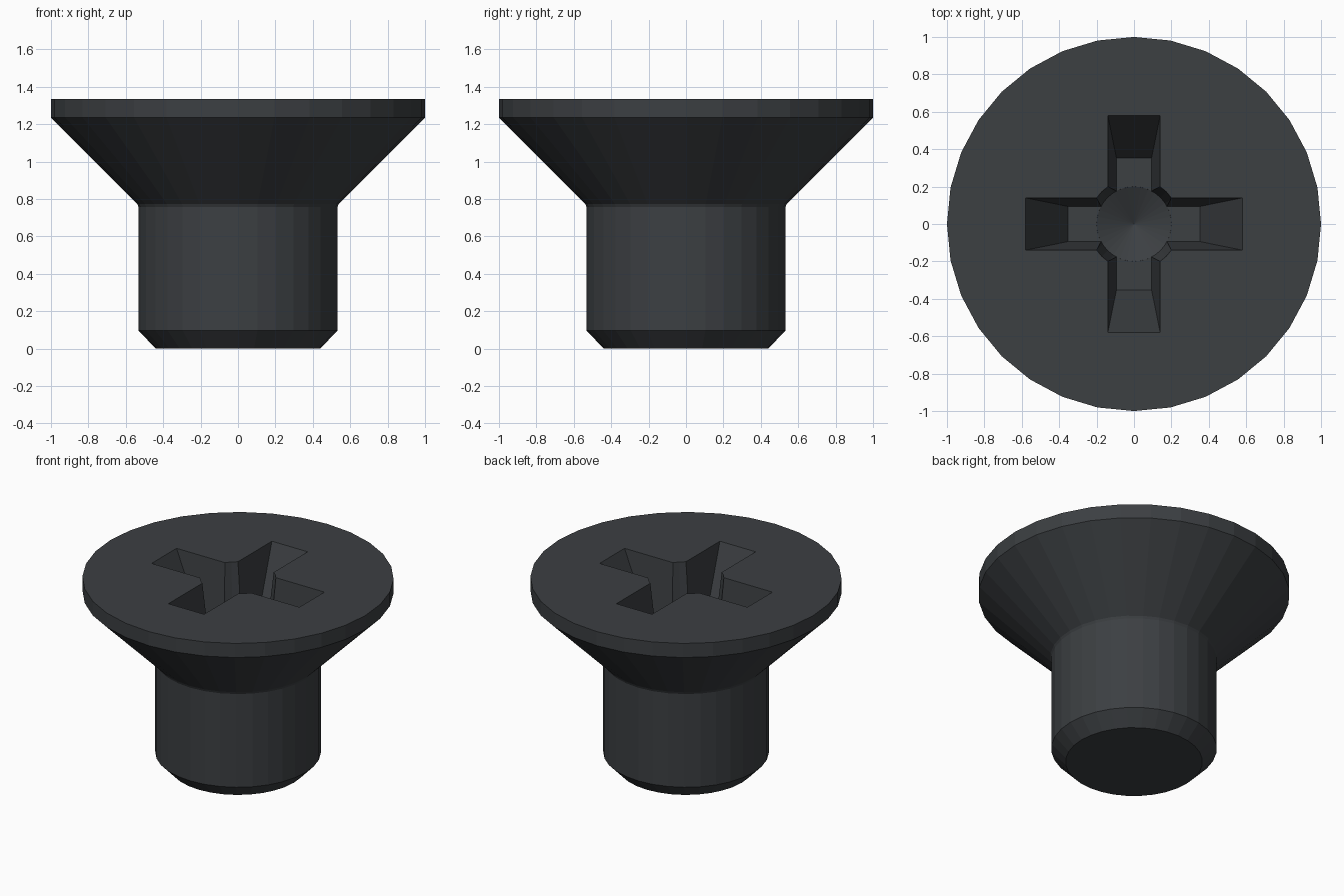
import bpy, bmesh, math

if "Cube" in bpy.data.objects:
    bpy.data.objects.remove(bpy.data.objects["Cube"])

SIDES = 32
TOP = 1.335      # height of the flat head face
DEPTH = 0.47     # depth of the driver slots
LIFT = 0.05      # how far cutters poke out above the head


def make_object(name, bm):
    bmesh.ops.recalc_face_normals(bm, faces=bm.faces[:])
    mesh = bpy.data.meshes.new(name)
    bm.to_mesh(mesh)
    bm.free()
    obj = bpy.data.objects.new(name, mesh)
    bpy.context.collection.objects.link(obj)
    return obj


def lathe(name, profile):
    """Closed solid of revolution from (radius, z) points, capped by n-gons or tips."""
    bm = bmesh.new()
    rings = []
    for r, z in profile:
        n = SIDES if r > 0 else 1
        rings.append([bm.verts.new((r * math.cos(2 * math.pi * i / SIDES),
                                    r * math.sin(2 * math.pi * i / SIDES), z))
                      for i in range(n)])
    for a, b in zip(rings, rings[1:]):
        for i in range(SIDES):
            j = (i + 1) % SIDES
            if len(a) == 1:
                bm.faces.new((a[0], b[i], b[j]))
            else:
                bm.faces.new((a[i], a[j], b[j], b[i]))
    for ring in (rings[0], rings[-1]):
        if len(ring) > 1:
            bm.faces.new(ring)
    return make_object(name, bm)


def tapered_slot(name, top, bottom, turned):
    """Box whose half sizes go from bottom to top, continued above the head."""
    bm = bmesh.new()
    bmesh.ops.create_cube(bm, size=2)
    k = 1 + LIFT / DEPTH
    for v in bm.verts:
        t = k if v.co.z > 0 else 0
        x = v.co.x * (bottom[0] + (top[0] - bottom[0]) * t)
        y = v.co.y * (bottom[1] + (top[1] - bottom[1]) * t)
        z = TOP - DEPTH + DEPTH * t
        v.co = (-y, x, z) if turned else (x, y, z)
    return make_object(name, bm)


# Screw body: chamfered shank, small neck fillet, countersunk head
screw = lathe("countersunk_screw", [
    (0.44, 0), (0.532, 0.097), (0.532, 0.758), (0.539, 0.774),
    (1.0, 1.235), (1.0, TOP)])

# Cross recess: central well with conical tip, then two tapered slots
cutters = [
    lathe("recess_well", [
        (0, TOP - DEPTH - 0.1), (0.2, TOP - DEPTH - 0.002),
        (0.244 + 0.044 * LIFT / DEPTH, TOP + LIFT)]),
    tapered_slot("slot_x", (0.58, 0.14), (0.353, 0.094), False),
    tapered_slot("slot_y", (0.58, 0.14), (0.353, 0.094), True),
]
bpy.context.view_layer.objects.active = screw
for cutter in cutters:
    mod = screw.modifiers.new(cutter.name, 'BOOLEAN')
    mod.operation = 'DIFFERENCE'
    mod.solver = 'EXACT'
    mod.object = cutter
    bpy.ops.object.modifier_apply(modifier=mod.name)
for cutter in cutters:
    bpy.data.objects.remove(cutter)

# Dark steel colour
steel = bpy.data.materials.new("dark_steel")
steel.diffuse_color = (0.045, 0.05, 0.055, 1)
steel.use_nodes = True
steel.node_tree.nodes["Principled BSDF"].inputs["Base Color"].default_value = steel.diffuse_color
screw.data.materials.clear()
screw.data.materials.append(steel)
